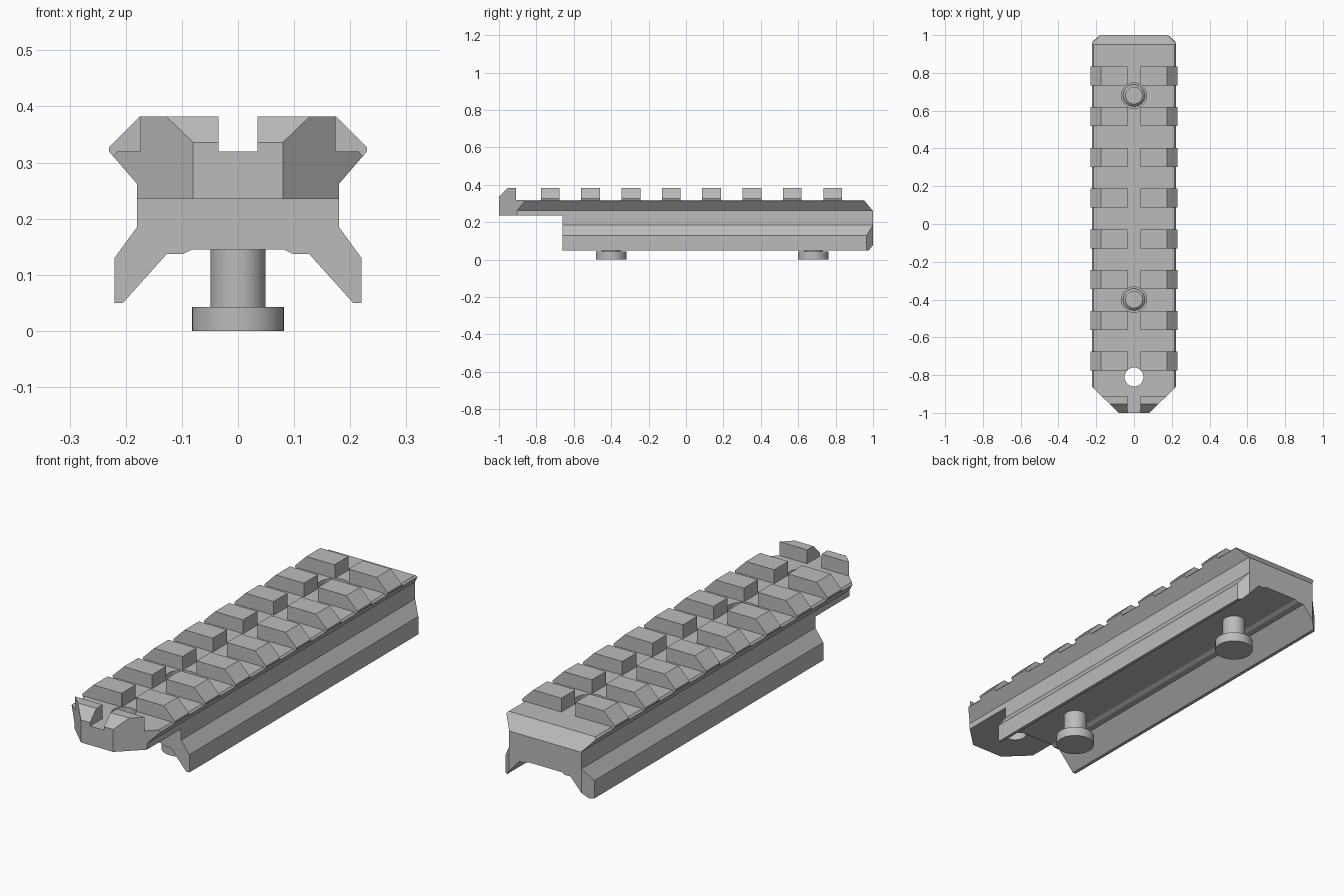
import bpy
import bmesh
from mathutils import Vector

cube = bpy.data.objects.get("Cube")
if cube:
    bpy.data.objects.remove(cube, do_unlink=True)

grey = bpy.data.materials.new("plain grey")
grey.use_nodes = True
grey.diffuse_color = (0.5, 0.5, 0.5, 1)
grey.node_tree.nodes["Principled BSDF"].inputs["Base Color"].default_value = grey.diffuse_color


def make_object(name, bm):
    bmesh.ops.recalc_face_normals(bm, faces=bm.faces)
    mesh = bpy.data.meshes.new(name)
    bm.to_mesh(mesh)
    bm.free()
    mesh.materials.append(grey)
    obj = bpy.data.objects.new(name, mesh)
    bpy.context.collection.objects.link(obj)
    return obj


def extrude_profile(bm, points, y0, y1):
    """Extrude an (x, z) outline along y."""
    face = bm.faces.new([bm.verts.new((x, y0, z)) for x, z in points])
    result = bmesh.ops.extrude_face_region(bm, geom=[face], use_keep_orig=True)
    moved = [v for v in result["geom"] if isinstance(v, bmesh.types.BMVert)]
    bmesh.ops.translate(bm, verts=moved, vec=(0, y1 - y0, 0))


def slice_off(bm, point, normal):
    """Remove everything beyond a plane and cap the cut."""
    geom = bm.verts[:] + bm.edges[:] + bm.faces[:]
    cut = bmesh.ops.bisect_plane(bm, geom=geom, plane_co=point,
                                 plane_no=Vector(normal).normalized(), clear_outer=True)
    edges = [e for e in cut["geom_cut"] if isinstance(e, bmesh.types.BMEdge)]
    bmesh.ops.edgeloop_fill(bm, edges=edges)


def lathe(bm, points, y, steps=40):
    """Spin an (r, z) outline around a vertical axis at the given y."""
    verts = [bm.verts.new((r, y, z)) for r, z in points]
    edges = [bm.edges.new(pair) for pair in zip(verts, verts[1:])]
    bmesh.ops.spin(bm, geom=verts + edges, cent=(0, y, 0), axis=(0, 0, 1),
                   angle=6.283185307, steps=steps, use_merge=True)
    bmesh.ops.remove_doubles(bm, verts=bm.verts[:], dist=0.0005)


def cut_with(target, name, bm):
    cutter = make_object(name, bm)
    cutter.hide_render = True
    mod = target.modifiers.new(name, "BOOLEAN")
    mod.operation = "DIFFERENCE"
    mod.solver = "EXACT"
    mod.object = cutter
    bpy.context.view_layer.objects.active = target
    bpy.ops.object.modifier_apply(modifier=mod.name)
    bpy.data.objects.remove(cutter, do_unlink=True)


# Rail body: one mirrored section with clamp legs, undercut sides and top groove
half = [(0.035, 0.32), (0.035, 0.382), (0.175, 0.382), (0.23, 0.327), (0.23, 0.32),
        (0.18, 0.262), (0.18, 0.185), (0.22, 0.13), (0.22, 0.05), (0.205, 0.05),
        (0.127, 0.137), (0.098, 0.137), (0.082, 0.145)]
section = half + [(-x, z) for x, z in reversed(half)]
bm = bmesh.new()
extrude_profile(bm, section, -1, 1)

# Chamfered corners and ends
for side in (1, -1):
    slice_off(bm, (side * 0.08, -1, 0), (side * 0.13, -0.135, 0))
    slice_off(bm, (side * 0.18, 1, 0), (side * 0.035, 0.04, 0))
slice_off(bm, (0, -1, 0.336), (0, -1, 1))
slice_off(bm, (0, 1, 0.26), (0, 0.06, 0.05))
rail = make_object("rail_body", bm)

# Cross slots that leave eight teeth and the front stop
PITCH, FIRST, TOOTH = 0.2157, -0.776, 0.1
starts = [-0.91] + [FIRST + TOOTH + i * PITCH for i in range(8)]
ends = [FIRST + i * PITCH for i in range(8)] + [1.1]
slot = [(0.215, 0.32), (0.235, 0.296), (0.3, 0.296), (0.3, 0.5)]
slot = slot + [(-x, z) for x, z in reversed(slot)]
bm = bmesh.new()
for y0, y1 in zip(starts, ends):
    extrude_profile(bm, slot, y0, y1)
cut_with(rail, "slot_cutter", bm)

# Underside relief below the front overhang
bm = bmesh.new()
extrude_profile(bm, [(-0.4, -0.1), (0.4, -0.1), (0.4, 0.235), (-0.4, 0.235)], -1.2, -0.66)
cut_with(rail, "front_relief_cutter", bm)

# Front through hole and screw pockets
SCREWS = (-0.4, 0.68)
bm = bmesh.new()
lathe(bm, [(0, 0.1), (0.05, 0.1), (0.05, 0.5), (0, 0.5)], -0.81)
for y in SCREWS:
    lathe(bm, [(0, 0.27), (0.067, 0.27), (0.067, 0.5), (0, 0.5)], y)
cut_with(rail, "hole_cutter", bm)

# Clamping screws
for name, y in zip(("front_screw", "rear_screw"), SCREWS):
    bm = bmesh.new()
    lathe(bm, [(0, 0), (0.082, 0), (0.082, 0.043), (0.049, 0.043), (0.049, 0.2),
               (0.058, 0.2), (0.058, 0.3), (0.045, 0.312), (0, 0.312)], y)
    screw = make_object(name, bm)
    bpy.ops.object.select_all(action="DESELECT")
    screw.select_set(True)
    bpy.context.view_layer.objects.active = screw
    bpy.ops.object.shade_smooth_by_angle(angle=0.6)
